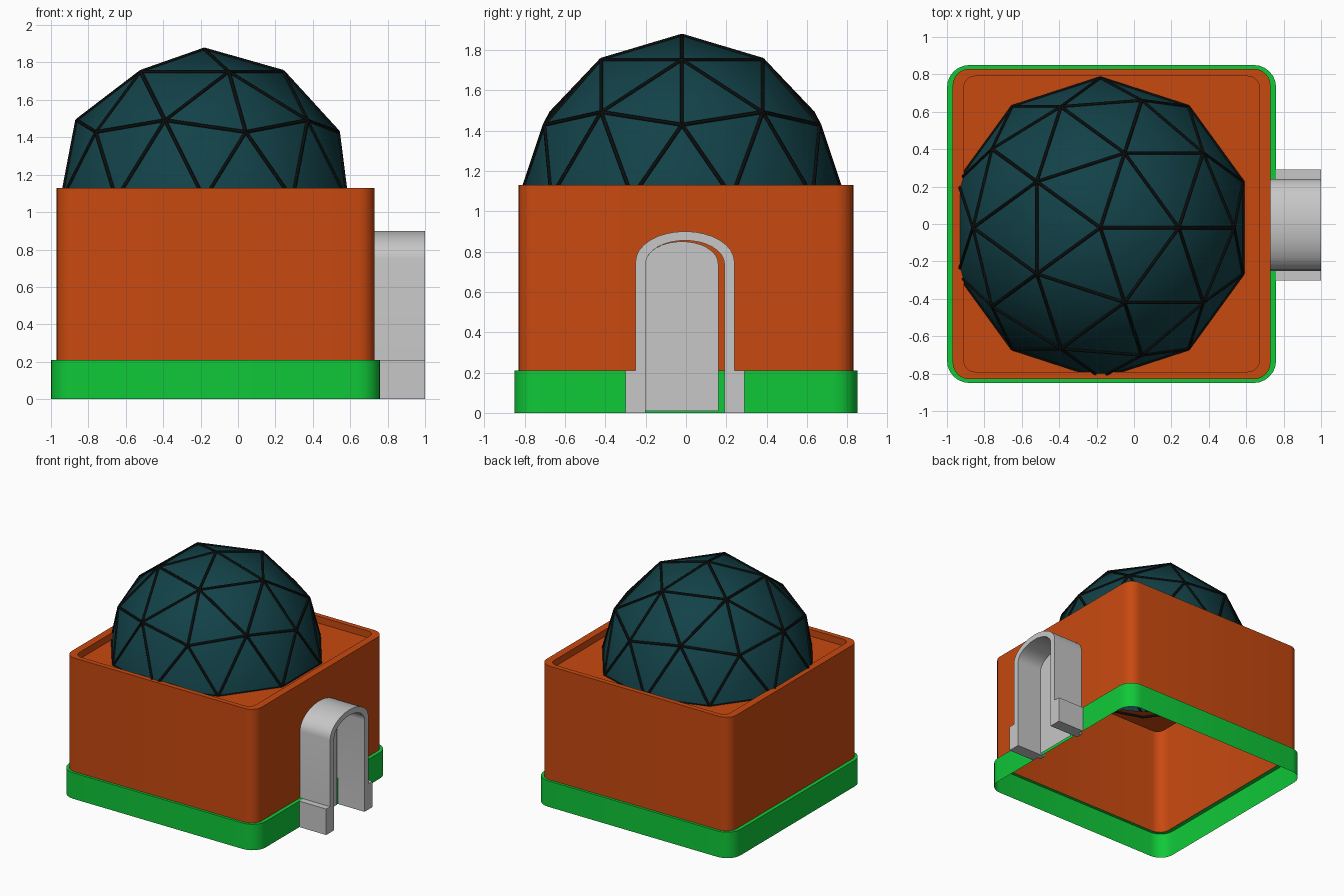
import bpy
import bmesh
from math import pi, sin, cos, radians
from mathutils import Vector, Matrix

old = bpy.data.objects.get("Cube")
if old:
    bpy.data.objects.remove(old, do_unlink=True)


def material(name, r, g, b):
    m = bpy.data.materials.new(name)
    m.use_nodes = True
    m.diffuse_color = (r, g, b, 1)
    m.node_tree.nodes["Principled BSDF"].inputs["Base Color"].default_value = (r, g, b, 1)
    return m


ORANGE = material("orange wall", 0.58, 0.067, 0.005)
GREEN = material("green skirt", 0.005, 0.58, 0.04)
GREY = material("pale grey", 0.57, 0.57, 0.57)
TEAL = material("dark teal", 0.006, 0.054, 0.065)
BLACK = material("black strut", 0.003, 0.004, 0.004)


def finish(bm, name, mat, angle=35):
    """Turn a bmesh into a smooth shaded object that keeps its sharp edges."""
    mesh = bpy.data.meshes.new(name)
    bm.to_mesh(mesh)
    bm.free()
    mesh.materials.append(mat)
    ob = bpy.data.objects.new(name, mesh)
    bpy.context.collection.objects.link(ob)
    bpy.ops.object.select_all(action="DESELECT")
    ob.select_set(True)
    bpy.context.view_layer.objects.active = ob
    bpy.ops.object.shade_smooth_by_angle(angle=radians(angle))
    return ob


def rounded_loop(bm, half_x, half_y, radius, z, cx=-0.12, steps=6):
    """Ring of vertices around a rounded rectangle."""
    ring = []
    for k, (sx, sy) in enumerate([(1, 1), (-1, 1), (-1, -1), (1, -1)]):
        for i in range(steps + 1):
            a = (k + i / steps) * pi / 2
            ring.append(bm.verts.new((cx + sx * (half_x - radius) + radius * cos(a),
                                      sy * (half_y - radius) + radius * sin(a), z)))
    return ring


def skin(bm, rings):
    for low, high in zip(rings, rings[1:]):
        for i in range(len(low)):
            j = (i + 1) % len(low)
            bm.faces.new((low[i], low[j], high[j], high[i]))


def ring_edges(bm, ring):
    result = []
    for a, b in zip(ring, ring[1:] + ring[:1]):
        result.append(bm.edges.get((a, b)) or bm.edges.new((a, b)))
    return result


DOME = Vector((-0.18, -0.02, 1.07))
RADIUS = 0.8

# Walls with raised rim and sunken roof, open under the dome
bm = bmesh.new()
rings = [rounded_loop(bm, 0.85, 0.83, 0.09, 0.21),
         rounded_loop(bm, 0.85, 0.83, 0.09, 1.13),
         rounded_loop(bm, 0.79, 0.79, 0.06, 1.13),
         rounded_loop(bm, 0.79, 0.79, 0.06, 1.075)]
skin(bm, rings)
hole = [bm.verts.new((DOME.x + 0.72 * cos(i * pi / 20), DOME.y + 0.72 * sin(i * pi / 20), 1.075))
        for i in range(40)]
bmesh.ops.triangle_fill(bm, use_beauty=True, normal=(0, 0, 1),
                        edges=ring_edges(bm, rings[-1]) + ring_edges(bm, hole))
finish(bm, "walls", ORANGE)

# Skirt with a narrow top ledge
bm = bmesh.new()
skin(bm, [rounded_loop(bm, 0.88, 0.85, 0.12, 0),
          rounded_loop(bm, 0.88, 0.85, 0.12, 0.21),
          rounded_loop(bm, 0.845, 0.825, 0.09, 0.21)])
finish(bm, "skirt", GREEN)

# Faceted dome panels: upper half of a sphere of triangles
bm = bmesh.new()
bmesh.ops.create_icosphere(bm, subdivisions=2, radius=RADIUS,
                           matrix=Matrix.Translation(DOME))
bmesh.ops.delete(bm, geom=[v for v in bm.verts if v.co.z < DOME.z - 0.02], context="VERTS")
spans = [(e.verts[0].co.copy(), e.verts[1].co.copy()) for e in bm.edges]
finish(bm, "dome_panels", TEAL, 60)

# Struts along every panel seam
bm = bmesh.new()
for a, b in spans:
    turn = (b - a).to_track_quat("Z", "Y").to_matrix().to_4x4()
    bmesh.ops.create_cone(bm, cap_ends=True, segments=6, radius1=0.01, radius2=0.01,
                          depth=(b - a).length, matrix=Matrix.Translation((a + b) / 2) @ turn)
finish(bm, "dome_struts", BLACK, 70)


def arch_points(cy, half, spring, top, x, steps=16):
    """Arch outline from one foot to the other."""
    pts = [(x, cy + half, 0)]
    for i in range(steps + 1):
        a = pi * i / steps
        pts.append((x, cy + half * cos(a), spring + (top - spring) * sin(a)))
    return pts + [(x, cy - half, 0)]


# Doorway arch
bm = bmesh.new()
outer = [bm.verts.new(p) for p in arch_points(-0.005, 0.245, 0.75, 0.90, 0.73)]
inner = [bm.verts.new(p) for p in arch_points(-0.005, 0.195, 0.74, 0.855, 0.73)]
for i in range(len(outer) - 1):
    bm.faces.new((outer[i], outer[i + 1], inner[i + 1], inner[i]))
new = bmesh.ops.extrude_face_region(bm, geom=bm.faces[:])["geom"]
bmesh.ops.translate(bm, vec=(0.27, 0, 0), verts=[v for v in new if isinstance(v, bmesh.types.BMVert)])
bmesh.ops.recalc_face_normals(bm, faces=bm.faces)
finish(bm, "door_arch", GREY)

# Door panel, slightly narrower than the opening
bm = bmesh.new()
bm.faces.new([bm.verts.new(p) for p in arch_points(-0.02, 0.18, 0.74, 0.85, 0.775)])
bmesh.ops.translate(bm, vec=(0, 0, 0.01), verts=[v for v in bm.verts if v.co.z < 0.01])
finish(bm, "door_panel", GREY)

# Plinth blocks beside the doorway
for side, label in ((1, "left"), (-1, "right")):
    bm = bmesh.new()
    place = Matrix.Translation((0.88, -0.005 + side * 0.246, 0.105))
    bmesh.ops.create_cube(bm, size=1, matrix=place @ Matrix.Diagonal((0.24, 0.1, 0.21, 1)))
    finish(bm, "door_plinth_" + label, GREY)
